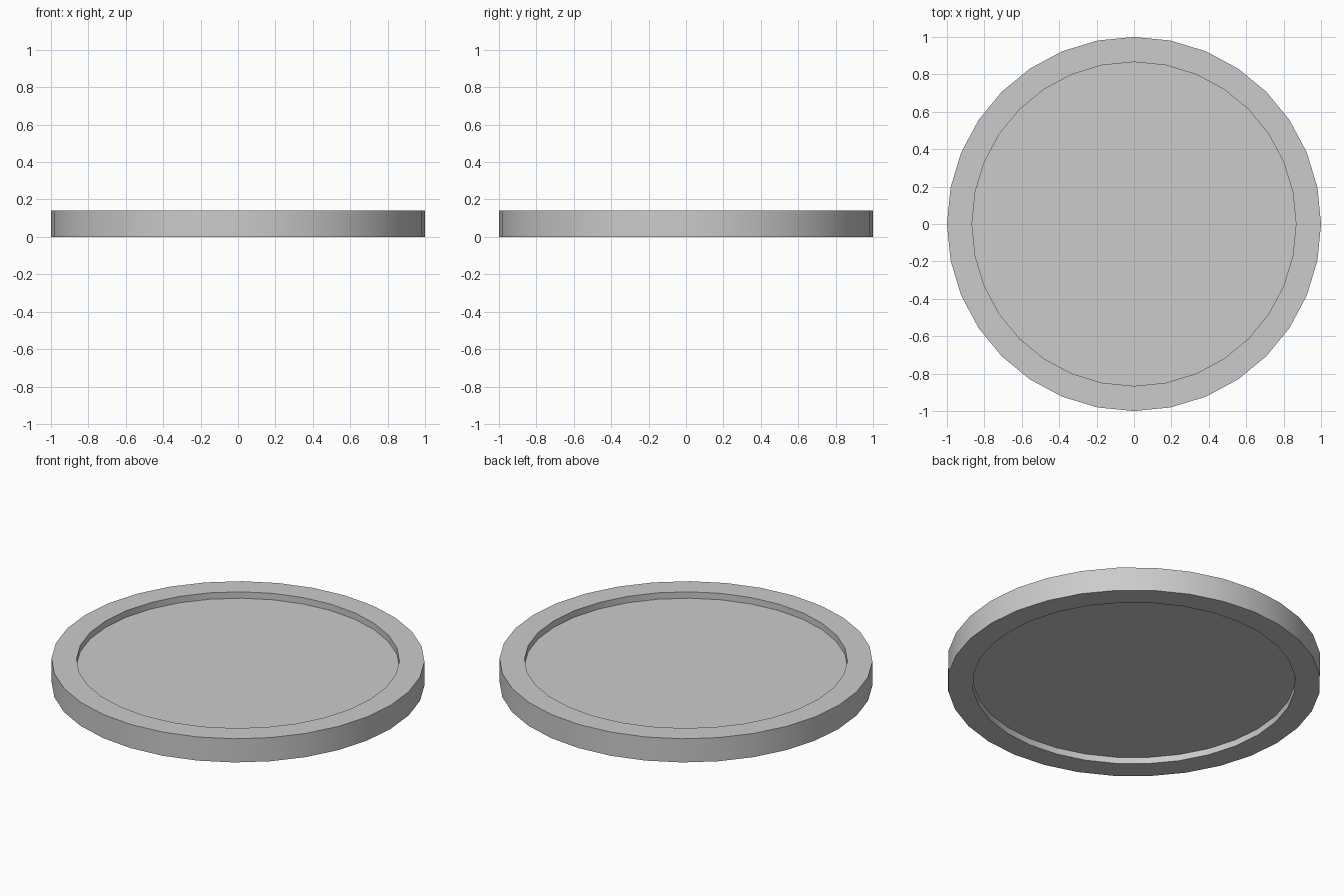
import bpy, bmesh, math

if "Cube" in bpy.data.objects:
    bpy.data.objects.remove(bpy.data.objects["Cube"])

SIDES, R_OUT, R_IN = 32, 1.0, 0.866
HEIGHT, RECESS = 0.14, 0.038

bm = bmesh.new()


def ring(radius, z):
    return [bm.verts.new((radius * math.cos(2 * math.pi * i / SIDES),
                          radius * math.sin(2 * math.pi * i / SIDES), z))
            for i in range(SIDES)]


# Cross-section from lower recessed face, around the rim, to upper recessed face
profile = [(R_IN, RECESS), (R_IN, 0), (R_OUT, 0),
           (R_OUT, HEIGHT), (R_IN, HEIGHT), (R_IN, HEIGHT - RECESS)]
rings = [ring(r, z) for r, z in profile]
for a, b in zip(rings, rings[1:]):
    for i in range(SIDES):
        j = (i + 1) % SIDES
        bm.faces.new((a[i], a[j], b[j], b[i]))

# Flat recessed faces
bm.faces.new(rings[0][::-1])
bm.faces.new(rings[-1])
bmesh.ops.recalc_face_normals(bm, faces=bm.faces)

mesh = bpy.data.meshes.new("rimmed_disc")
bm.to_mesh(mesh)
bm.free()
disc = bpy.data.objects.new("rimmed_disc", mesh)
bpy.context.collection.objects.link(disc)

# Smooth round walls, sharp rim edges
bpy.context.view_layer.objects.active = disc
disc.select_set(True)
bpy.ops.object.shade_smooth_by_angle(angle=math.radians(30))
